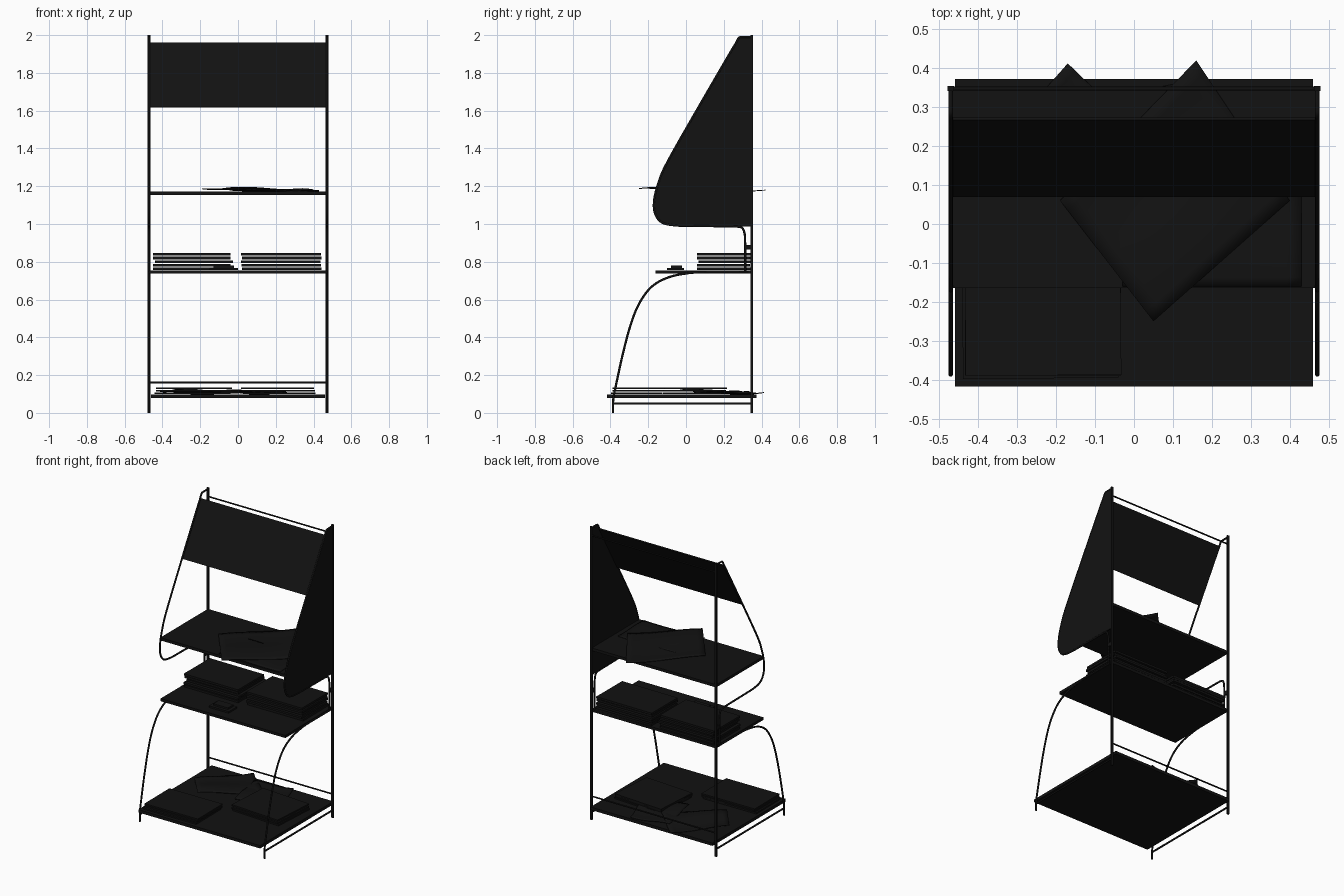
import bpy, bmesh, math, random
from mathutils import Vector, Matrix

if "Cube" in bpy.data.objects:
    bpy.data.objects.remove(bpy.data.objects["Cube"])

random.seed(4)
black = bpy.data.materials.new("black")
black.diffuse_color = (0.006, 0.006, 0.006, 1)
black.use_nodes = True
black.node_tree.nodes["Principled BSDF"].inputs["Base Color"].default_value = black.diffuse_color
X, BACK = 0.471, 0.348


def add_object(name, bm):
    bmesh.ops.recalc_face_normals(bm, faces=bm.faces)
    me = bpy.data.meshes.new(name)
    bm.to_mesh(me)
    bm.free()
    me.materials.append(black)
    ob = bpy.data.objects.new(name, me)
    bpy.context.collection.objects.link(ob)
    return ob


def box(name, x0, x1, y0, y1, z0, z1, turn=0):
    bm = bmesh.new()
    bmesh.ops.create_cube(bm, size=1)
    m = (Matrix.Translation(((x0 + x1) / 2, (y0 + y1) / 2, (z0 + z1) / 2))
         @ Matrix.Rotation(turn, 4, 'Z')
         @ Matrix.Diagonal((x1 - x0, y1 - y0, z1 - z0, 1)))
    bm.transform(m)
    return add_object(name, bm)


def tube(name, pts, r):
    cu = bpy.data.curves.new(name, 'CURVE')
    cu.dimensions = '3D'
    cu.bevel_depth, cu.bevel_resolution, cu.use_fill_caps = r, 2, True
    sp = cu.splines.new('POLY')
    sp.points.add(len(pts) - 1)
    for p, co in zip(sp.points, pts):
        p.co = (*co, 1)
    cu.materials.append(black)
    ob = bpy.data.objects.new(name, cu)
    bpy.context.collection.objects.link(ob)


def smooth(pts, n=6):
    """Smooth path through (y, z) points."""
    v = [Vector(p) for p in pts]
    v = [2 * v[0] - v[1]] + v + [2 * v[-1] - v[-2]]
    out = []
    for a, b, c, d in zip(v, v[1:], v[2:], v[3:]):
        for i in range(n):
            t = i / n
            out.append(0.5 * (2 * b + (c - a) * t + (2 * a - 5 * b + 4 * c - d) * t * t
                              + (3 * b - a - 3 * c + d) * t ** 3))
    return out + [v[-2]]


# Side profiles, as (y, z)
upper = smooth([(BACK, 1.99), (0.30, 1.99), (0.28, 1.985), (0.26, 1.95), (0.23, 1.90), (0.05, 1.59),
                (-0.10, 1.325), (-0.145, 1.22), (-0.168, 1.13), (-0.165, 1.06), (-0.13, 1.01),
                (-0.06, 0.993), (0.05, 0.99), (0.22, 0.988), (0.27, 0.987)])
hook = smooth([(0.27, 0.987), (0.297, 0.98), (0.31, 0.95), (0.313, 0.90), (0.313, 0.75)])
lower = smooth([(0.33, 0.745), (0.1, 0.745), (0.0, 0.738), (-0.10, 0.715), (-0.185, 0.665),
                (-0.25, 0.575), (-0.295, 0.46), (-0.335, 0.31), (-0.37, 0.15),
                (-0.385, 0.07), (-0.386, 0.0)])

# Frame, both sides
for side, x in (("left", -X), ("right", X)):
    box(side + "_post", x - .008, x + .008, BACK - .006, BACK + .006, 0, 2)
    tube(side + "_upper_tube", [(x, *p) for p in upper + hook[1:]], .006)
    tube(side + "_lower_tube", [(x, *p) for p in lower], .006)
    tube(side + "_foot_rail", [(x, -.384, .05), (x, BACK, .05)], .006)
    box(side + "_clip", x - .006, x + .006, .315, BACK, .865, .89)

# Rear cross bars
for name, z in (("bottom_bar", .16), ("top_bar", 1.94)):
    tube(name, [(-X, BACK, z), (X, BACK, z)], .005)

# Solid panel filling the right upper side
bm = bmesh.new()
outline = [(X - .004, *p) for p in upper] + [(X - .004, BACK, .987)]
face = bm.faces.new([bm.verts.new(p) for p in outline])
ext = bmesh.ops.extrude_face_region(bm, geom=[face])
bmesh.ops.translate(bm, vec=(.008, 0, 0),
                    verts=[g for g in ext["geom"] if isinstance(g, bmesh.types.BMVert)])
add_object("side_panel", bm)

# Sloping header board lying along the tubes
bm = bmesh.new()
section = [(0.267, 1.96), (0.07, 1.62), (0.077, 1.616), (0.274, 1.956)]
face = bm.faces.new([bm.verts.new((-X, *p)) for p in section])
ext = bmesh.ops.extrude_face_region(bm, geom=[face])
bmesh.ops.translate(bm, vec=(2 * X, 0, 0),
                    verts=[g for g in ext["geom"] if isinstance(g, bmesh.types.BMVert)])
add_object("header_board", bm)

# Shelves
box("bottom_shelf", -.46, .46, -.418, .372, .078, .098)
box("middle_shelf", -X, X, -.162, BACK, .737, .755)
box("top_shelf", -X, X, -.165, BACK, 1.153, 1.172)


def stack(name, x0, x1, y0, y1, z, count, pitch, turn=0):
    """Pile of folded papers, each slightly out of line."""
    for i in range(count):
        dx, dy = random.uniform(-.008, .008), random.uniform(-.008, .008)
        box(f"{name}_{i}", x0 + dx, x1 + dx, y0 + dy, y1 + dy, z + i * pitch,
            z + (i + .72) * pitch, turn + random.uniform(-.01, .01))


stack("middle_left_papers", -.445, -.035, .065, .343, .756, 5, .019)
stack("middle_right_papers", .015, .435, .065, .343, .756, 5, .019)
stack("bottom_left_papers", -.44, -.04, -.39, -.12, .099, 3, .0135)
stack("bottom_right_papers", .03, .395, -.11, .20, .099, 3, .0135, -.06)


def loose_paper(name, corners, z, height, n=12):
    """Thin creased sheet spanning four corners."""
    a, b, c, d = [Vector(p) for p in corners]
    bm = bmesh.new()
    rows = []
    for i in range(n + 1):
        u = i / n
        row = []
        for j in range(n + 1):
            v = j / n
            p = a.lerp(b, u).lerp(d.lerp(c, u), v)
            h = height * (.4 + .3 * math.sin(5 * u + 1) + .3 * math.sin(6 * v))
            row.append(bm.verts.new((p.x, p.y, z + h)))
        rows.append(row)
    for r, s in zip(rows, rows[1:]):
        for j in range(n):
            bm.faces.new((r[j], s[j], s[j + 1], r[j + 1]))
    for f in bm.faces:
        f.smooth = True
    ob = add_object(name, bm)
    ob.modifiers.new("thickness", 'SOLIDIFY').thickness = .004


loose_paper("top_loose_paper", [(.05, -.25), (.40, .06), (.16, .42), (-.19, .06)], 1.177, .02)
loose_paper("top_flat_paper", [(-.03, -.16), (.43, -.16), (.43, .12), (-.03, .12)], 1.175, .01)
loose_paper("bottom_loose_paper", [(-.28, -.04), (.05, .20), (-.17, .412), (-.42, .13)], .104, .025)
loose_paper("bottom_rear_paper", [(-.04, .02), (.26, .08), (.16, .37), (-.10, .32)], .104, .02)

# Small folded paper at the front of the middle shelf
box("small_paper", -.15, 0, -.10, -.01, .756, .768)
box("small_paper_fold", -.13, -.02, -.08, -.02, .768, .78)
